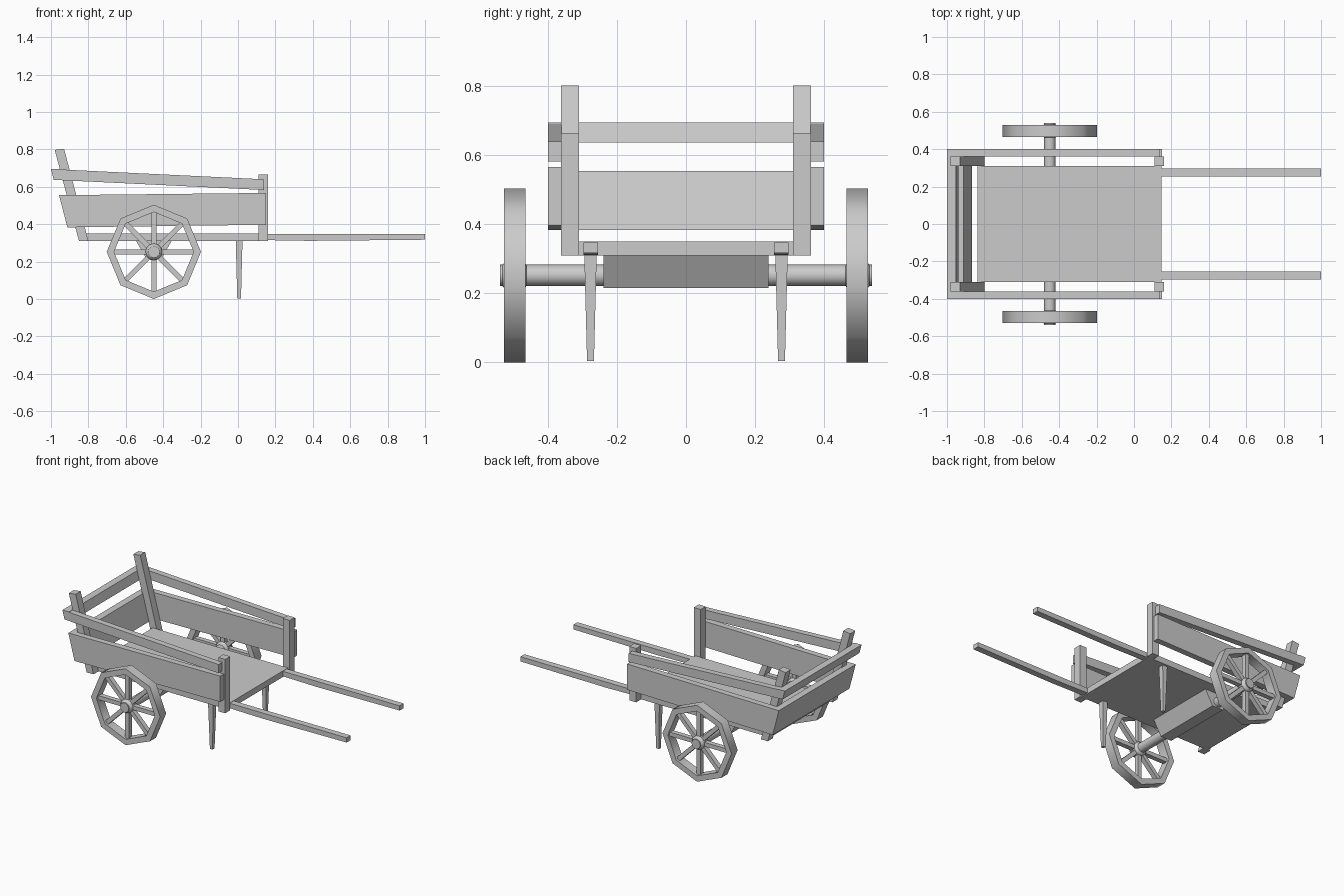
import bpy, bmesh, math
from mathutils import Matrix

if "Cube" in bpy.data.objects:
    bpy.data.objects.remove(bpy.data.objects["Cube"])


def finish(name, bm, smooth=None):
    bmesh.ops.recalc_face_normals(bm, faces=bm.faces)
    me = bpy.data.meshes.new(name)
    bm.to_mesh(me)
    bm.free()
    ob = bpy.data.objects.new(name, me)
    bpy.context.collection.objects.link(ob)
    if smooth:
        bpy.ops.object.select_all(action='DESELECT')
        ob.select_set(True)
        bpy.context.view_layer.objects.active = ob
        bpy.ops.object.shade_smooth_by_angle(angle=math.radians(smooth))
    return ob


def slab(name, profile, y0, y1):
    """Extrude an xz profile from y0 to y1."""
    bm = bmesh.new()
    face = bm.faces.new([bm.verts.new((x, y0, z)) for x, z in profile])
    ext = bmesh.ops.extrude_face_region(bm, geom=[face])
    for g in ext['geom']:
        if isinstance(g, bmesh.types.BMVert):
            g.co.y = y1
    return finish(name, bm)


def lathe(name, profile, x, z, steps, smooth, closed=False):
    """Revolve (radius, y) points about an axle-parallel line."""
    bm = bmesh.new()
    rings = []
    for i in range(steps):
        a = 2 * math.pi * i / steps
        rings.append([bm.verts.new((x + r * math.cos(a), y, z + r * math.sin(a)))
                      for r, y in profile])
    n = len(profile)
    for i in range(steps):
        p, q = rings[i], rings[(i + 1) % steps]
        for j in range(n if closed else n - 1):
            k = (j + 1) % n
            bm.faces.new((p[j], p[k], q[k], q[j]))
    if not closed:
        bm.faces.new([r[0] for r in rings])
        bm.faces.new([r[-1] for r in rings])
    return finish(name, bm, smooth)


WX, WZ = -0.45, 0.252

# Floor and slanted tail boards
slab("bed", [(-0.83, 0.31), (0.148, 0.31), (0.148, 0.35), (-0.838, 0.35)], -0.31, 0.31)
slab("tail_board", [(-0.912, 0.383), (-0.866, 0.383), (-0.911, 0.555), (-0.957, 0.555)], -0.40, 0.40)
slab("tail_rail", [(-0.985, 0.637), (-0.937, 0.637), (-0.953, 0.695), (-1.0, 0.695)], -0.40, 0.40)

# Axle with its tapered bearer block
lathe("axle", [(0.031, -0.54), (0.031, 0.54)], WX, WZ, 16, 40)
slab("axle_block", [(WX - 0.04, 0.215), (WX + 0.04, 0.215), (WX + 0.095, 0.31), (WX - 0.095, 0.31)], -0.24, 0.24)

for s, side in ((-1, "right"), (1, "left")):
    # Sides: planks, rails and posts
    slab(side + "_side_board", [(-0.912, 0.383), (0.15, 0.397), (0.15, 0.567), (-0.957, 0.555)], s * 0.36, s * 0.40)
    slab(side + "_side_rail", [(-0.985, 0.637), (0.138, 0.583), (0.138, 0.64), (-1.0, 0.695)], s * 0.36, s * 0.40)
    slab(side + "_front_post", [(0.11, 0.31), (0.16, 0.31), (0.16, 0.665), (0.11, 0.665)], s * 0.31, s * 0.362)
    slab(side + "_rear_post", [(-0.85, 0.31), (-0.80, 0.31), (-0.93, 0.803), (-0.98, 0.797)], s * 0.31, s * 0.362)

    # Handle
    slab(side + "_handle", [(0.145, 0.315), (0.38, 0.311), (1.0, 0.317), (1.0, 0.348), (0.145, 0.348)], s * 0.255, s * 0.297)

    # Tapered prop leg
    bm = bmesh.new()
    bmesh.ops.create_cube(bm, size=1)
    for v in bm.verts:
        w = 0.036 if v.co.z > 0 else 0.02
        v.co = (0.006 + v.co.x * w, s * 0.277 + v.co.y * w, 0.312 if v.co.z > 0 else 0.004)
    finish(side + "_leg", bm)

    # Octagonal wheel rim and rounded hub
    a, b = s * 0.465, s * 0.528
    lathe(side + "_wheel_rim", [(0.252, a), (0.252, b), (0.213, b), (0.213, a)], WX, WZ, 8, 50, True)
    lathe(side + "_hub", [(0.03, s * 0.462), (0.044, s * 0.475), (0.046, s * 0.497),
                          (0.044, s * 0.518), (0.03, s * 0.534)], WX, WZ, 16, 50)

    # Eight spokes
    bm = bmesh.new()
    for i in range(8):
        m = (Matrix.Translation((WX, s * 0.497, WZ))
             @ Matrix.Rotation(i * math.pi / 4, 4, 'Y')
             @ Matrix.Translation((0.125, 0, 0))
             @ Matrix.Diagonal((0.20, 0.032, 0.027, 1)))
        bmesh.ops.create_cube(bm, size=1, matrix=m)
    finish(side + "_spokes", bm)
